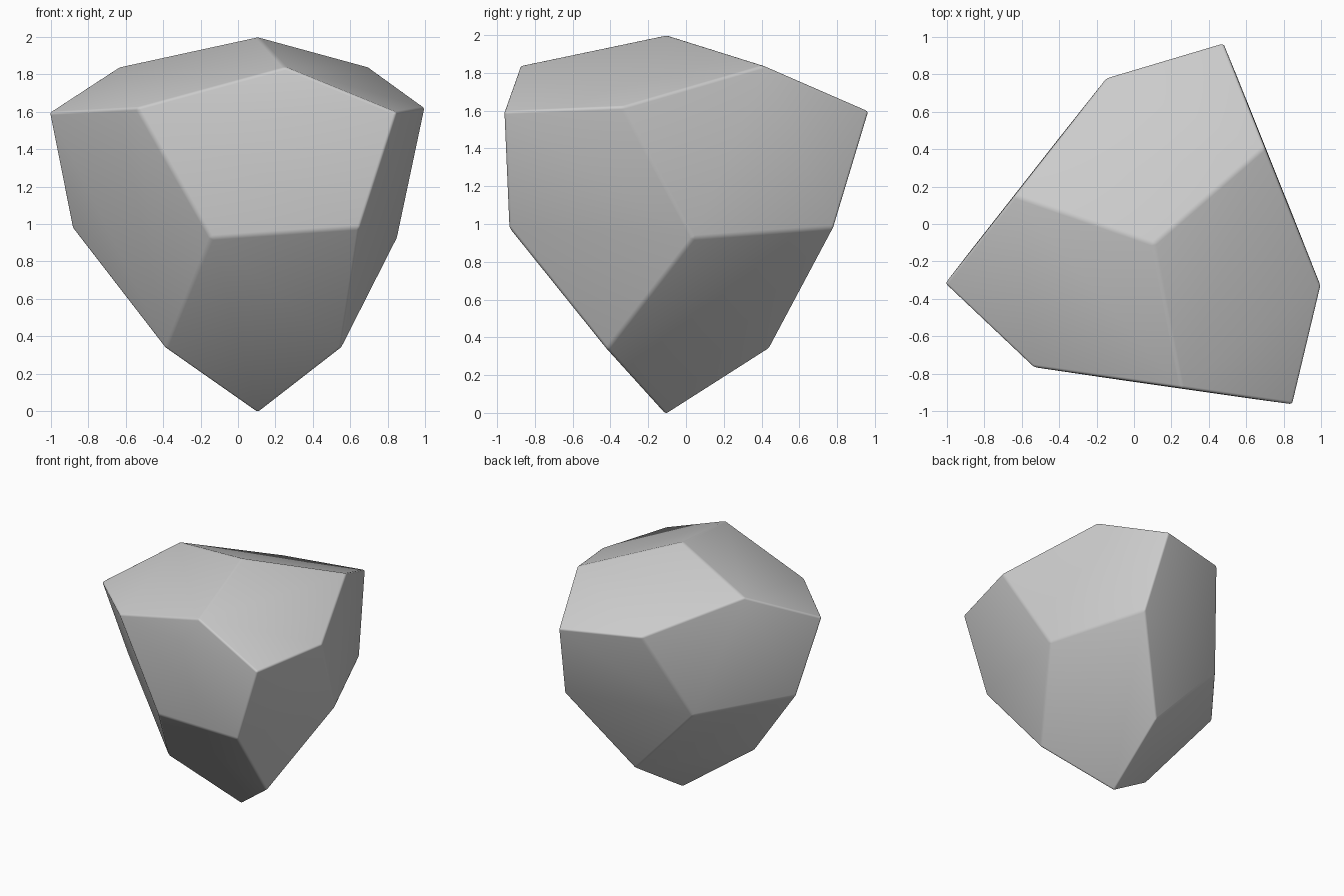
import bpy, bmesh
from math import radians, cos, sin, sqrt
from mathutils import Vector, Matrix

if "Cube" in bpy.data.objects:
    bpy.data.objects.remove(bpy.data.objects["Cube"])

A = 0.806                       # distance of the top corner from the centre
CENTRE = Vector((0.105, -0.105, 1.2))

# One face direction, repeated twelve times by tetrahedral rotations
n = Vector((-0.160, -0.139, 0.515)).normalized()
dist = A * n.z
t = radians(10.9)
axis = Vector((sqrt(8) / 3 * cos(t), sqrt(8) / 3 * sin(t), -1 / 3))
spin = [Matrix.Rotation(radians(120 * k), 3, 'Z') for k in range(3)]
tilt = Matrix.Rotation(radians(120), 3, axis)
top = [s @ n for s in spin]
normals = top + [s @ (tilt @ v) for s in spin for v in top]

# Cut a block down to the twelve five-sided faces
bm = bmesh.new()
bmesh.ops.create_cube(bm, size=5)
for v in normals:
    cut = bmesh.ops.bisect_plane(bm, geom=bm.verts[:] + bm.edges[:] + bm.faces[:],
                                 plane_co=v * dist, plane_no=v, clear_outer=True)
    edges = [g for g in cut['geom_cut'] if isinstance(g, bmesh.types.BMEdge)]
    bmesh.ops.contextual_create(bm, geom=edges)
bmesh.ops.remove_doubles(bm, verts=bm.verts, dist=0.001)
bmesh.ops.recalc_face_normals(bm, faces=bm.faces)
bmesh.ops.translate(bm, verts=bm.verts, vec=CENTRE)

# Slightly rounded edges
bmesh.ops.bevel(bm, geom=bm.edges[:], offset=0.015, segments=3, profile=0.5, affect='EDGES')

# Stand on the ground
low = min(v.co.z for v in bm.verts)
bmesh.ops.translate(bm, verts=bm.verts, vec=(0, 0, -low))

mesh = bpy.data.meshes.new("twelve_sided_stone")
bm.to_mesh(mesh)
bm.free()
stone = bpy.data.objects.new("twelve_sided_stone", mesh)
bpy.context.collection.objects.link(stone)
bpy.context.view_layer.objects.active = stone
stone.select_set(True)
bpy.ops.object.shade_smooth_by_angle(angle=radians(30))
